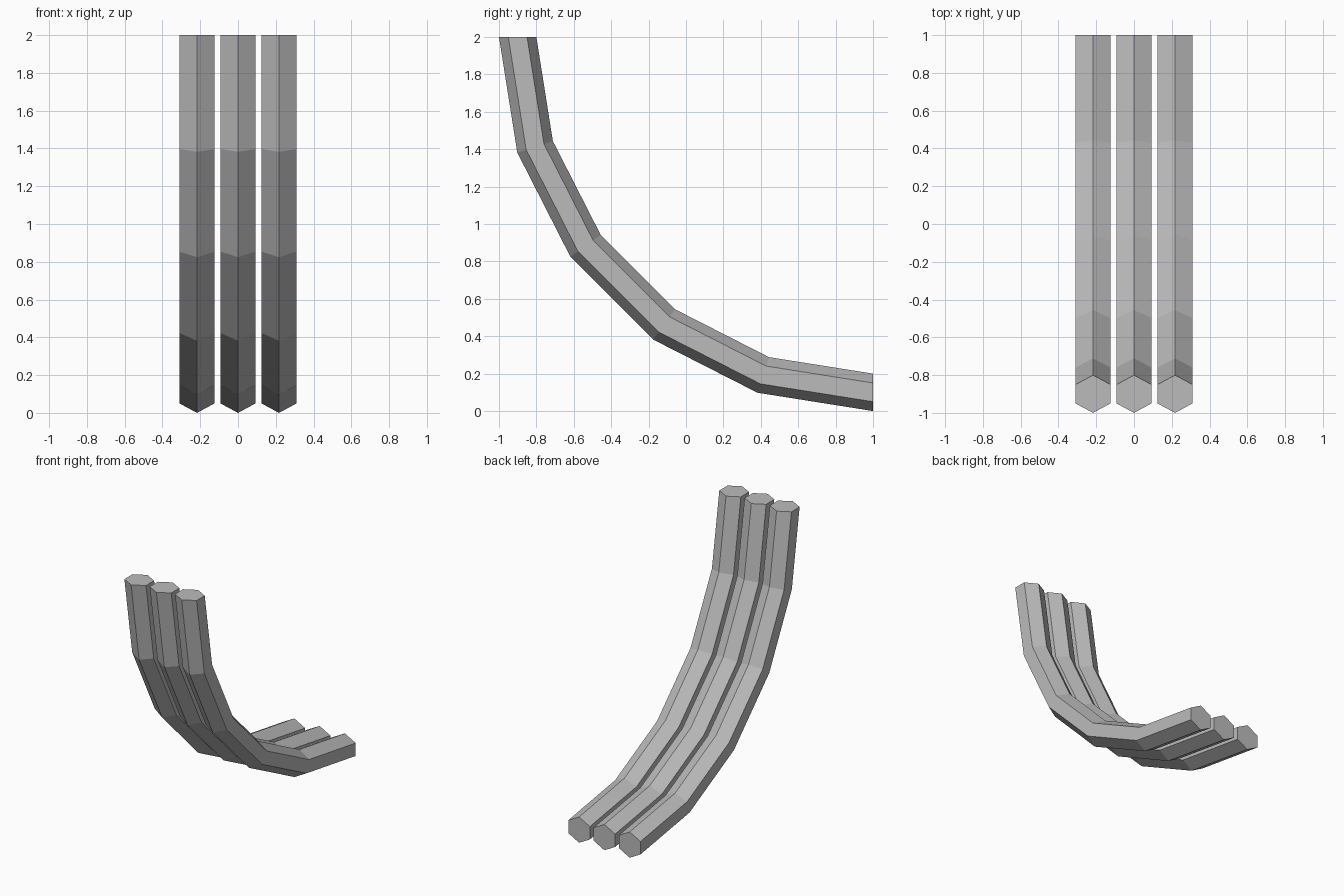
import bpy, bmesh, math

cube = bpy.data.objects.get("Cube")
if cube:
    bpy.data.objects.remove(cube, do_unlink=True)

# Plain grey
grey = bpy.data.materials.new("light_grey")
grey.use_nodes = True
colour = (0.5, 0.5, 0.5, 1)
grey.diffuse_color = colour
grey.node_tree.nodes["Principled BSDF"].inputs["Base Color"].default_value = colour

SPACING, HALF_WIDTH, TUBE_R = 0.217, 0.0925, 0.1
BEND_R, STEPS = 1.9, 5


def curved_bar(name, x):
    """Hexagonal bar swept through a faceted quarter circle."""
    bm = bmesh.new()
    rings = []
    for s in range(STEPS + 1):
        a = math.radians(90) * s / STEPS
        ring = []
        for k in range(6):
            t = math.radians(60 * k)
            r = BEND_R + TUBE_R * math.cos(t)
            dx = HALF_WIDTH * math.sin(t) / math.sin(math.radians(60))
            ring.append(bm.verts.new((x + dx, 1 - r * math.cos(a), 2 - r * math.sin(a))))
        rings.append(ring)
    for lower, upper in zip(rings, rings[1:]):
        for k in range(6):
            n = (k + 1) % 6
            bm.faces.new((lower[k], lower[n], upper[n], upper[k]))
    # End caps
    bm.faces.new(rings[0])
    bm.faces.new(rings[-1])
    bmesh.ops.recalc_face_normals(bm, faces=bm.faces)
    mesh = bpy.data.meshes.new(name)
    bm.to_mesh(mesh)
    bm.free()
    mesh.materials.append(grey)
    bpy.context.collection.objects.link(bpy.data.objects.new(name, mesh))


for name, side in (("right_bar", -1), ("middle_bar", 0), ("left_bar", 1)):
    curved_bar(name, side * SPACING)
